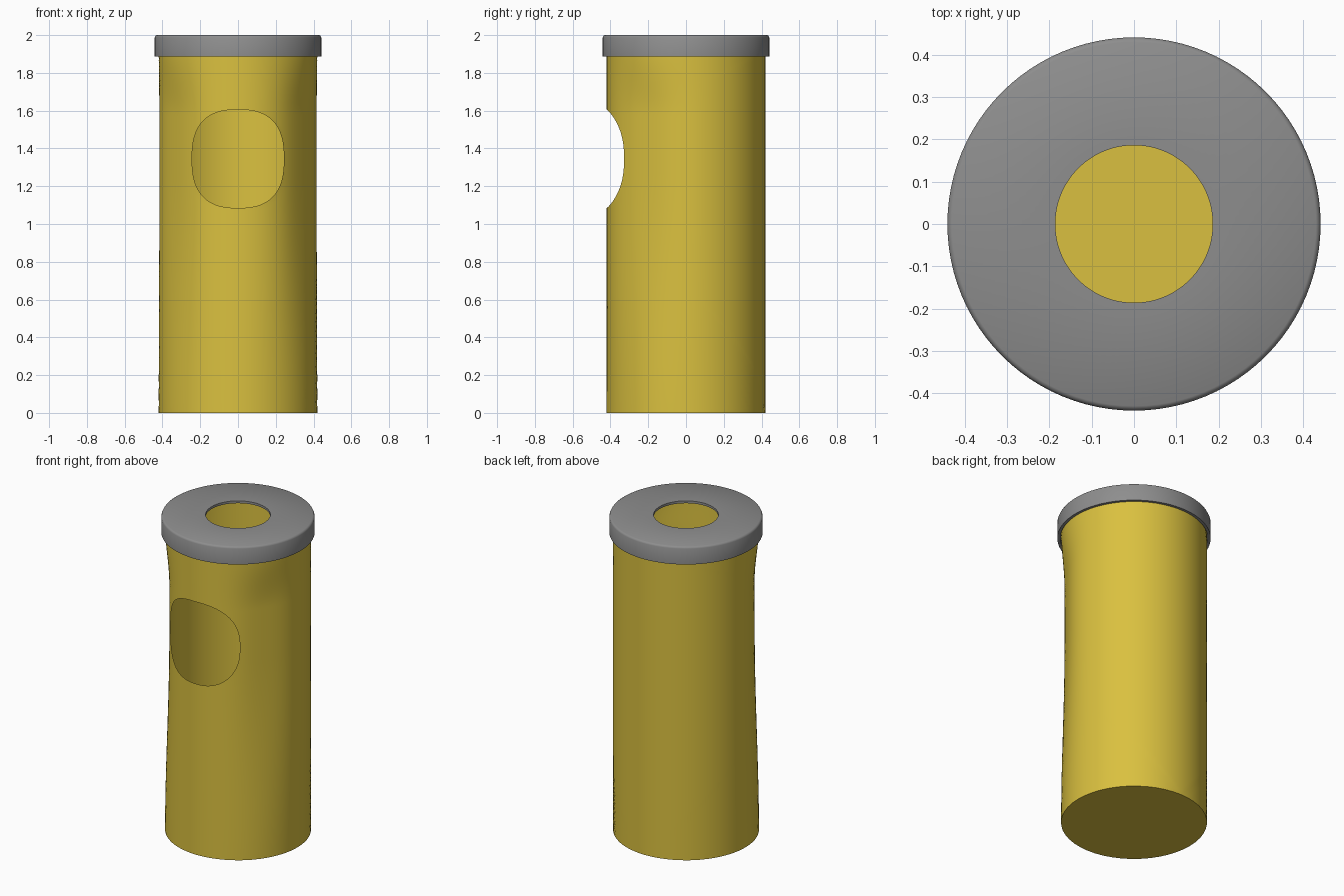
import bpy, bmesh, math
from math import sin, cos, pi

if "Cube" in bpy.data.objects:
    bpy.data.objects.remove(bpy.data.objects["Cube"])


def material(name, rgb):
    m = bpy.data.materials.new(name)
    m.diffuse_color = (*rgb, 1)
    m.use_nodes = True
    m.node_tree.nodes["Principled BSDF"].inputs["Base Color"].default_value = m.diffuse_color
    return m


def finish(bm, name, mat):
    bmesh.ops.remove_doubles(bm, verts=bm.verts, dist=0.0002)
    bmesh.ops.recalc_face_normals(bm, faces=bm.faces)
    me = bpy.data.meshes.new(name)
    bm.to_mesh(me)
    bm.free()
    me.materials.append(mat)
    ob = bpy.data.objects.new(name, me)
    bpy.context.collection.objects.link(ob)
    bpy.ops.object.select_all(action='DESELECT')
    ob.select_set(True)
    bpy.context.view_layer.objects.active = ob
    bpy.ops.object.shade_smooth_by_angle(angle=math.radians(35))
    return ob


def step(t):
    t = max(0.0, min(1.0, t))
    return t * t * (3 - 2 * t)


yellow = material("yellow", (0.70, 0.53, 0.05))
grey = material("grey", (0.27, 0.27, 0.27))

R, TOP, HOLE_Z = 0.42, 1.985, 1.345


def wall_point(a, z):
    # the wall is slightly pinched on both sides of the front opening
    dip = 0.026 * math.exp(-((abs(a) - math.radians(58)) / math.radians(24)) ** 2)
    r = R - dip * step(z / 1.25) * step((1.93 - z) / 0.35)
    return r * sin(a), -r * cos(a), z


def hole_point(t):
    # rounded-square opening, as (angle, height)
    c, s, e = cos(t), sin(t), 2 / 2.5
    x = 0.25 * math.copysign(abs(c) ** e, c)
    z = 0.26 * math.copysign(abs(s) ** e, s)
    return math.asin(x / R), HOLE_Z + z


# Tube wall: rings growing from the opening to the unrolled outline
N, RINGS = 48, 48
outline = []
for side in range(4):
    for i in range(N):
        f = i / N
        a, z = [(pi, TOP * f), (pi - 2 * pi * f, TOP),
                (-pi, TOP * (1 - f)), (-pi + 2 * pi * f, 0)][side]
        outline.append((a, z, -pi / 4 + (side + f) * pi / 2))

bm = bmesh.new()
rings = []
for k in range(RINGS + 1):
    f = k / RINGS
    ring = []
    for a, z, t in outline:
        ha, hz = hole_point(t)
        ring.append(bm.verts.new(wall_point(ha + (a - ha) * f, hz + (z - hz) * f)))
    rings.append(ring)
for r0, r1 in zip(rings, rings[1:]):
    for i in range(len(outline)):
        j = (i + 1) % len(outline)
        bm.faces.new((r0[i], r1[i], r1[j], r0[j]))
bmesh.ops.remove_doubles(bm, verts=bm.verts, dist=0.0002)
# Closed floor
floor_edges = [e for e in bm.edges if all(v.co.z < 1e-5 for v in e.verts)]
bmesh.ops.contextual_create(bm, geom=floor_edges)
finish(bm, "tube_body", yellow)

# Lid: thin ring plate with a skirt around the tube
profile = [(0.186, 1.985), (0.186, 2.0), (0.430, 2.0), (0.437, 1.996), (0.441, 1.988),
           (0.441, 1.888), (0.424, 1.888), (0.424, 1.985)]
bm = bmesh.new()
SEG = 96
cols = [[bm.verts.new((r * cos(2 * pi * i / SEG), r * sin(2 * pi * i / SEG), z))
         for r, z in profile] for i in range(SEG)]
for i in range(SEG):
    c0, c1 = cols[i], cols[(i + 1) % SEG]
    for k in range(len(profile)):
        m = (k + 1) % len(profile)
        bm.faces.new((c0[k], c1[k], c1[m], c0[m]))
finish(bm, "lid_ring", grey)
